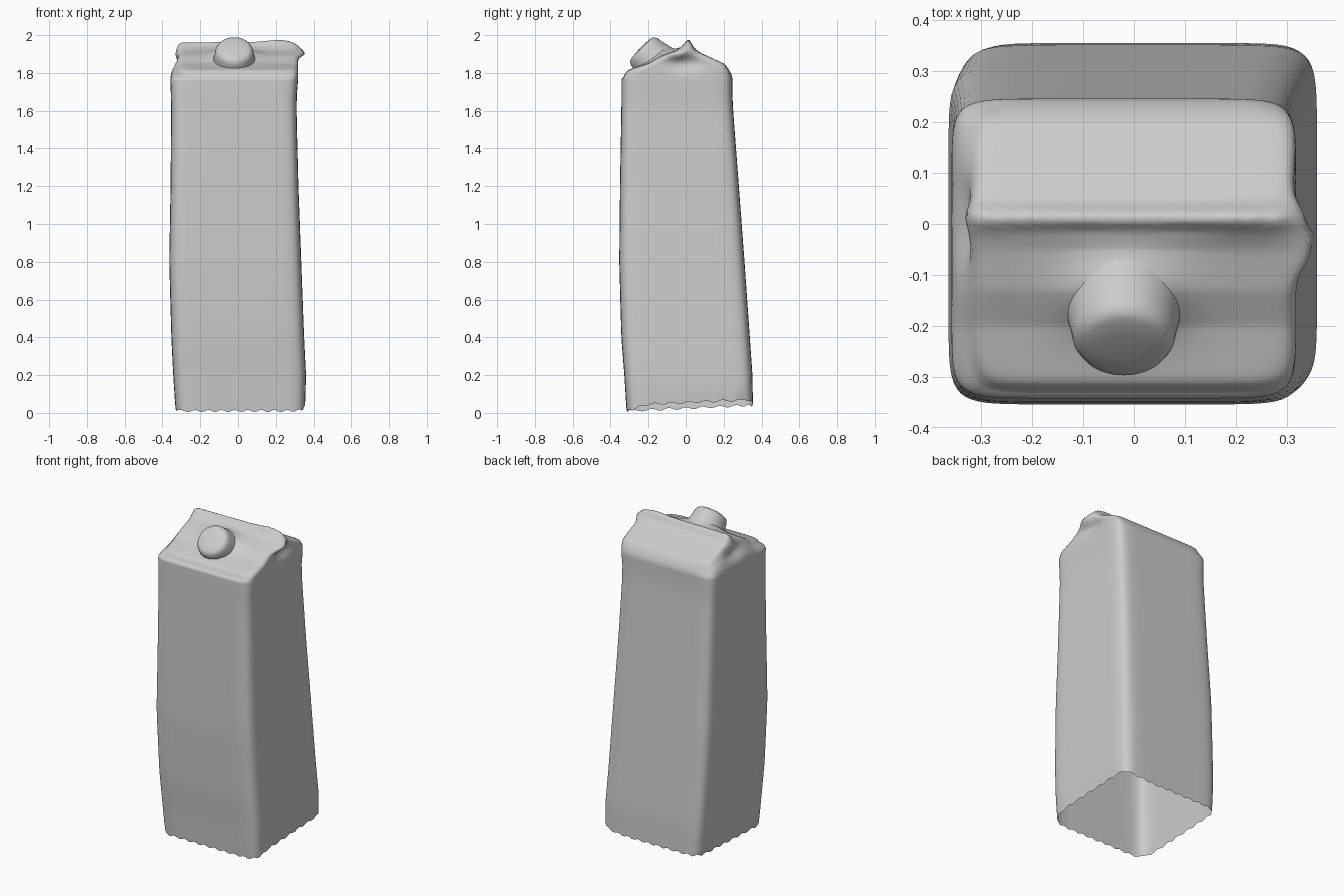
import bpy, bmesh, math
from mathutils import Vector

if "Cube" in bpy.data.objects:
    bpy.data.objects.remove(bpy.data.objects["Cube"], do_unlink=True)

card = bpy.data.materials.new("plain grey card")
card.use_nodes = True
GREY = (0.6, 0.6, 0.6, 1)
card.diffuse_color = GREY
card.node_tree.nodes["Principled BSDF"].inputs["Base Color"].default_value = GREY


def sample(table, t):
    """Linear lookup in rows of (key, values...)."""
    if t <= table[0][0]:
        return table[0][1:]
    for a, b in zip(table, table[1:]):
        if t <= b[0]:
            f = (t - a[0]) / (b[0] - a[0])
            return [p + (q - p) * f for p, q in zip(a[1:], b[1:])]
    return table[-1][1:]


def bell(v, mid, width):
    return math.exp(-((v - mid) / width) ** 2)


# Body sections: height, left edge, right edge, front, back
BODY = [(0, -.33, .355, -.315, .355), (.2, -.343, .36, -.327, .352),
        (.4, -.353, .35, -.343, .338), (.8, -.364, .335, -.354, .31),
        (1.2, -.357, .32, -.35, .28), (1.6, -.354, .31, -.343, .25),
        (1.7, -.356, .312, -.342, .245), (1.76, -.358, .318, -.342, .246)]
# Roof perimeter at the top of the walls
CROWN = (-.32, .318, -.33, .24)
# Gable profile: depth, height
GABLE = [(-.34, 1.795), (-.31, 1.815), (-.2, 1.85), (-.13, 1.89), (-.05, 1.92),
         (-.015, 1.94), (.005, 1.962), (.02, 1.962), (.045, 1.925), (.08, 1.905),
         (.2, 1.85), (.235, 1.815)]
SIDE = 40
COUNT = SIDE * 4


def square_point(i):
    """Point on a rounded square with half-width one."""
    k, f = divmod(i, SIDE)
    a = 2 * f / SIDE - 1
    x, y = [(a, -1), (1, a), (-a, 1), (-1, -a)][k]
    n = 10
    s = (abs(x) ** n + abs(y) ** n) ** (-1 / n)
    return x * s, y * s


UNIT = [square_point(i) for i in range(COUNT)]


def section(box, scale=1):
    x0, x1, y0, y1 = box
    return [((x0 + x1) / 2 + u * scale * (x1 - x0) / 2,
             (y0 + y1) / 2 + v * scale * (y1 - y0) / 2) for u, v in UNIT]


def roof(x, y):
    z = sample(GABLE, y)[0]
    z += .012 * bell(x, .22, .1) * bell(y, .01, .04)
    z -= .02 * bell(x, .36, .07) * bell(y, .01, .06)
    # raised neck running up to the spout
    return z + .05 * bell(x, -.02, .11) * bell(y, -.14, .07)


def fold(x, y, z):
    """Gusset dents under the ridge, and the lip pushed out on one end."""
    end = max(0, (abs(x) - .24) / .08)
    dent = .025 * bell(y, 0, .08) * bell(z, 1.85, .035)
    lip = .045 * bell(y, -.05, .07) * bell(z, 1.91, .03) if x > 0 else 0
    return x - math.copysign(dent, x) * end + lip * min(end, 1), y, z


rings = []
# Walls, with an uneven open rim at the foot
for j in range(25):
    h = 1.76 * j / 24
    ring = []
    for (x, y), (u, v) in zip(section(sample(BODY, h)), UNIT):
        rim = .01 + .03 * (v + 1) / 2 + .03 * max(0, u) ** 4 * min(1, (v + 1) * 3)
        rim += .006 * math.sin(x * 90 + y * 70)
        ring.append((x, y, max(h, rim) if j == 0 else max(h, rim + .002 * j)))
    rings.append(ring)
# Gable walls, rising to the roof line
eave = section(BODY[-1][1:])
crown = section(CROWN)
for j in range(1, 9):
    t = j / 8
    ring = []
    for (ax, ay), (bx, by) in zip(eave, crown):
        e = t * t
        x, y = ax + (bx - ax) * e, ay + (by - ay) * e
        ring.append(fold(x, y, 1.76 + (roof(bx, by) - .022 - 1.76) * t))
    rings.append(ring)
# Roof sheet
for j in range(1, 40):
    s = 1 - j / 40
    ring = []
    for x, y in section(CROWN, s):
        ring.append(fold(x, y, roof(x, y) - .022 * s ** 30))
    rings.append(ring)


def skin(name, rings, tip):
    """Bridge rings of points and close the last one at a tip."""
    bm = bmesh.new()
    loops = [[bm.verts.new(p) for p in r] for r in rings]
    n = len(loops[0])
    for a, b in zip(loops, loops[1:]):
        for i in range(n):
            k = (i + 1) % n
            bm.faces.new((a[i], a[k], b[k], b[i]))
    top = bm.verts.new(tip)
    for i in range(n):
        bm.faces.new((loops[-1][i], loops[-1][(i + 1) % n], top))
    mesh = bpy.data.meshes.new(name)
    bm.to_mesh(mesh)
    bm.free()
    mesh.materials.append(card)
    ob = bpy.data.objects.new(name, mesh)
    bpy.context.collection.objects.link(ob)
    mesh.shade_smooth()
    return ob


cx, cy = (CROWN[0] + CROWN[1]) / 2, (CROWN[2] + CROWN[3]) / 2
skin("carton_body", rings, (cx, cy, roof(cx, cy)))

# Spout cap: a turned, softly edged plug tilted forward
axis = Vector((0, -.72, .7)).normalized()
up = Vector((1, 0, 0)).cross(axis)
centre = Vector((-.02, -.232, 1.922))
PLUG = [(.125, -.13), (.112, -.08), (.104, -.04), (.1, -.015), (.09, .003),
        (.075, .01), (.04, .013)]
plug = []
for r, h in PLUG:
    angles = [math.tau * i / 48 for i in range(48)]
    plug.append([centre + axis * h + r * (Vector((math.cos(a), 0, 0)) + up * math.sin(a))
                 for a in angles])
skin("spout_cap", plug, centre + axis * .014)
